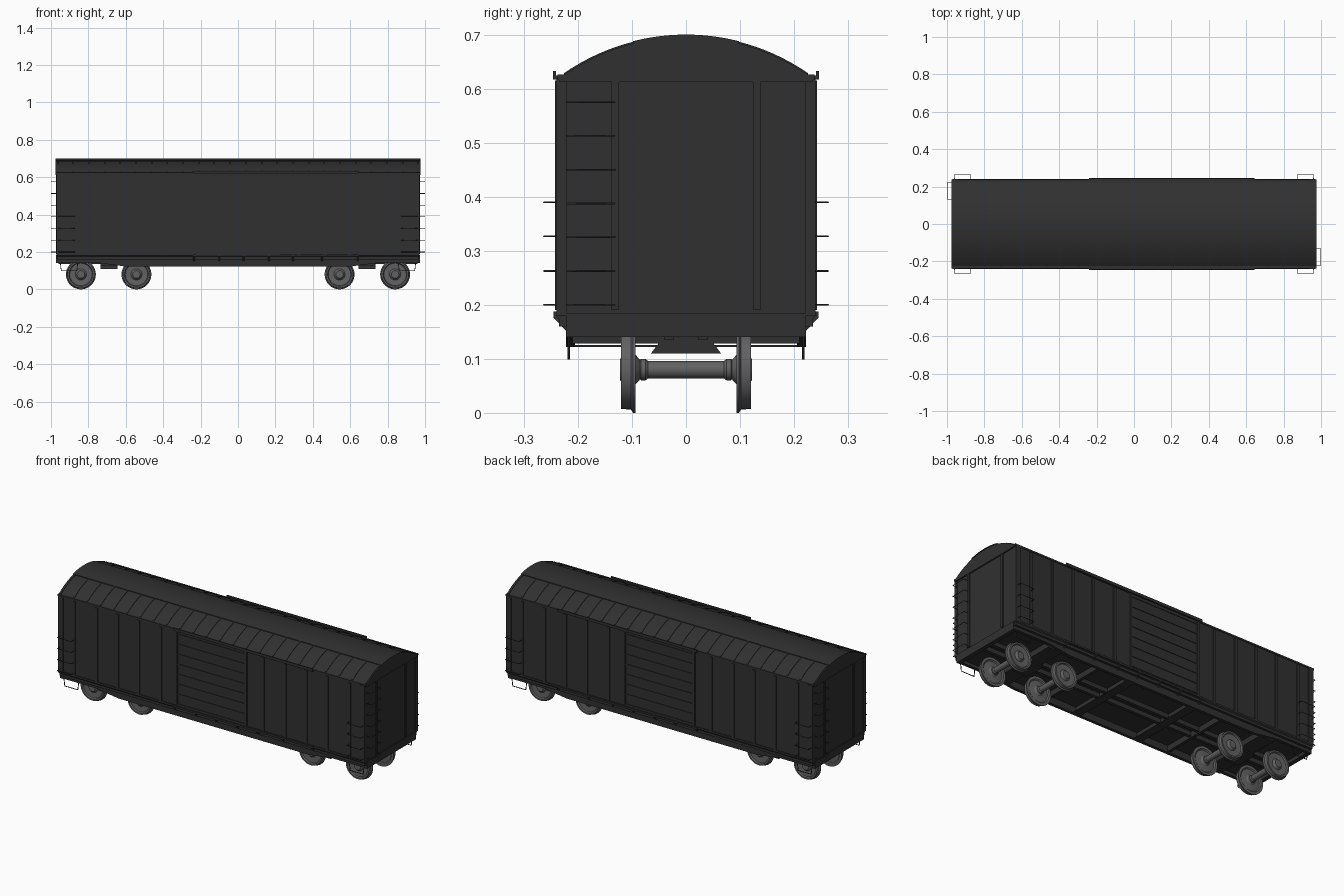
import bpy, bmesh, math
from mathutils import Vector

if "Cube" in bpy.data.objects:
    bpy.data.objects.remove(bpy.data.objects["Cube"])


def material(name, v):
    m = bpy.data.materials.new(name)
    m.diffuse_color = (v, v, v, 1)
    m.use_nodes = True
    m.node_tree.nodes["Principled BSDF"].inputs["Base Color"].default_value = m.diffuse_color
    return m


DARK, STEEL = material("dark_paint", 0.03), material("wheel_steel", 0.12)


def finish(name, bm, mat=DARK, smooth=False):
    bmesh.ops.recalc_face_normals(bm, faces=bm.faces)
    me = bpy.data.meshes.new(name)
    bm.to_mesh(me)
    bm.free()
    ob = bpy.data.objects.new(name, me)
    bpy.context.collection.objects.link(ob)
    me.materials.append(mat)
    if smooth:
        bpy.ops.object.select_all(action='DESELECT')
        ob.select_set(True)
        bpy.context.view_layer.objects.active = ob
        bpy.ops.object.shade_smooth_by_angle(angle=math.radians(30))
    return ob


def prisms(name, items, smooth=False):
    """items: (axis, 2D profile, start, end); axis x -> (y,z), axis y -> (x,z)"""
    bm = bmesh.new()
    for axis, prof, a, b in items:
        ends = []
        for t in (a, b):
            ends.append([bm.verts.new((t, u, v) if axis == 'x' else (u, t, v)) for u, v in prof])
        n = len(prof)
        for i in range(n):
            j = (i + 1) % n
            bm.faces.new((ends[0][i], ends[0][j], ends[1][j], ends[1][i]))
        for e in ends:
            bm.faces.new(e)
    return finish(name, bm, smooth=smooth)


def box(x0, x1, y0, y1, z0, z1):
    return ('x', [(y0, z0), (y1, z0), (y1, z1), (y0, z1)], x0, x1)


def both(x0, x1, y0, y1, z0, z1):
    return [box(x0, x1, y0, y1, z0, z1), box(x0, x1, -y1, -y0, z0, z1)]


def wires(name, paths, r=0.0018):
    cu = bpy.data.curves.new(name, 'CURVE')
    cu.dimensions = '3D'
    cu.bevel_depth, cu.bevel_resolution = r, 1
    for p in paths:
        s = cu.splines.new('POLY')
        s.points.add(len(p) - 1)
        for q, c in zip(s.points, p):
            q.co = (*c, 1)
    cu.materials.append(DARK)
    ob = bpy.data.objects.new(name, cu)
    bpy.context.collection.objects.link(ob)


# main box body and corner posts
prisms("body", [box(-.967, .967, -.235, .235, .16, .62)])
prisms("corner_posts", [i for s in (-1, 1) for i in both(s * .955 - .015, s * .955 + .015, .22, .240, .18, .62)])

# roof: arched shell, raised centre band, side ribs
R = 0.397


def arc(y0, y1, top, n=12):
    ys = [y0 + (y1 - y0) * i / n for i in range(n + 1)]
    return [(y, top - R + math.sqrt(R * R - y * y)) for y in ys]


def strip(y0, y1, top, thick, n=12):
    return arc(y0, y1, top, n) + arc(y0, y1, top - thick, n)[::-1]


prisms("roof", [('x', [(-.232, .612)] + arc(-.227, .227, .696, 28) + [(.232, .612)], -.975, .975)], True)
prisms("roof_centre_band", [('x', strip(-.098, .098, .700, .006), -.977, .977)], True)
ribs = []
for i in range(24):
    x = -.965 + 1.93 * i / 23
    for s in (-1, 1):
        ribs.append(('x', strip(s * .097, s * .226, .699, .006, 8), x - .004, x + .004))
prisms("roof_ribs", ribs)
prisms("eaves", both(-.975, .975, .22, .238, .616, .626))
prisms("end_eaves", [box(s * .97 - .005, s * .97 + .005, -.235, .235, .613, .625) for s in (-1, 1)])

# side ribs and end ribs
prisms("side_ribs", [b for x in (.325, .465, .597, .73, .872) for s in (-1, 1)
                     for b in both(s * x - .008, s * x + .008, .23, .240, .19, .612)])
prisms("end_ribs", [b for s in (-1, 1) for b in both(s * .969 - .005, s * .969 + .005, .124, .138, .19, .612)])

# sliding doors with horizontal bars
prisms("doors", both(-.22, .22, .23, .239, .19, .615))
bars = []
for i in range(8):
    z = .2 + .4 * i / 7
    bars += both(-.215, .215, .235, .2425, z - .003, z + .003)
for x in (-.218, .218):
    bars += both(x - .006, x + .006, .235, .2425, .19, .615)
prisms("door_bars", bars)

# door rails, and their support brackets
prisms("upper_door_rail", both(-.24, .645, .225, .243, .617, .624) + both(-.24, .645, .241, .246, .617, .633))
prisms("lower_door_rail", both(-.24, .645, .225, .245, .178, .188))
prisms("rail_brackets", [('x', [(s * .215, .185), (s * .245, .182), (s * .245, .176), (s * .222, .152), (s * .215, .152)],
                          x - .005, x + .005) for s in (-1, 1) for x in (-.235, -.1, .03, .165, .295, .45, .64)])

# underframe: deep-bellied side sills, end sills, centre sill, cross beams
sill = [(-.967, .185), (-.967, .142), (-.75, .142), (-.60, .122), (.60, .122), (.75, .142), (.967, .142), (.967, .185)]
prisms("side_sills", [('y', sill, s * .205, s * .222) for s in (-1, 1)])
prisms("side_sill_lip", [('x', [(s * .22, .19), (s * .24, .19), (s * .24, .18), (s * .222, .16)], -.967, .967) for s in (-1, 1)])
prisms("end_sills", [box(s * .96 - .012, s * .96 + .012, -.222, .222, .14, .185) for s in (-1, 1)])
prisms("centre_sill", both(-.96, .96, .022, .04, .135, .17))
beams = [box(x - .008, x + .008, -.21, .21, .128, .17) for x in (-.4, -.2, .2, .4)]
beams += [box(x - .025, x + .025, -.21, .21, .122, .126) for x in (-.2, .2)]
prisms("cross_beams", beams)
prisms("bolsters", [box(s * .69 - .045, s * .69 + .045, -.21, .21, .128, .165) for s in (-1, 1)])
prisms("pivot_plates", [('x', [(-.065, .11), (.065, .11), (.05, .13), (-.05, .13)], s * .69 - .045, s * .69 + .045)
                        for s in (-1, 1)])

# ladder rungs and corner steps
rungs, steps = [], []
for sx in (-1, 1):
    for k in range(7):
        z = .2 + .0625 * k
        e, y0, y1 = sx * .965, -sx * .22, -sx * .132
        rungs.append([(e, y0, z), (sx * .998, y0, z), (sx * .998, y1, z), (e, y1, z)])
    for sy in (-1, 1):
        for z in (.2, .2625, .327, .39):
            xa, xb = sx * .873, sx * .96
            rungs.append([(xa, sy * .235, z), (xa, sy * .263, z), (xb, sy * .263, z), (xb, sy * .235, z)])
        steps.append([(sx * .952, sy * .217, .16), (sx * .945, sy * .217, .1), (sx * .862, sy * .217, .1),
                      (sx * .855, sy * .217, .16)])
wires("ladder_rungs", rungs)
wires("corner_steps", steps, .0025)

# wheelsets: one lathed profile of (y, radius), mirrored
half = [(.07, .016), (.075, .020), (.083, .020), (.085, .018), (.094, .028), (.098, .060), (.093, .066), (.093, .080),
        (.098, .080), (.102, .074), (.120, .0725), (.120, .064), (.112, .060), (.110, .030), (.122, .020)]
profile = [(-y, r) for y, r in reversed(half)] + half
SEG = 36
for name, x in (("wheelset_1", -.84), ("wheelset_2", -.543), ("wheelset_3", .543), ("wheelset_4", .84)):
    bm = bmesh.new()
    rings = [[bm.verts.new((x + r * math.cos(a * math.tau / SEG), y, .08 + r * math.sin(a * math.tau / SEG)))
              for a in range(SEG)] for y, r in profile]
    for p, q in zip(rings, rings[1:]):
        for i in range(SEG):
            j = (i + 1) % SEG
            bm.faces.new((p[i], p[j], q[j], q[i]))
    bm.faces.new(rings[0])
    bm.faces.new(rings[-1])
    finish(name, bm, STEEL, True)
